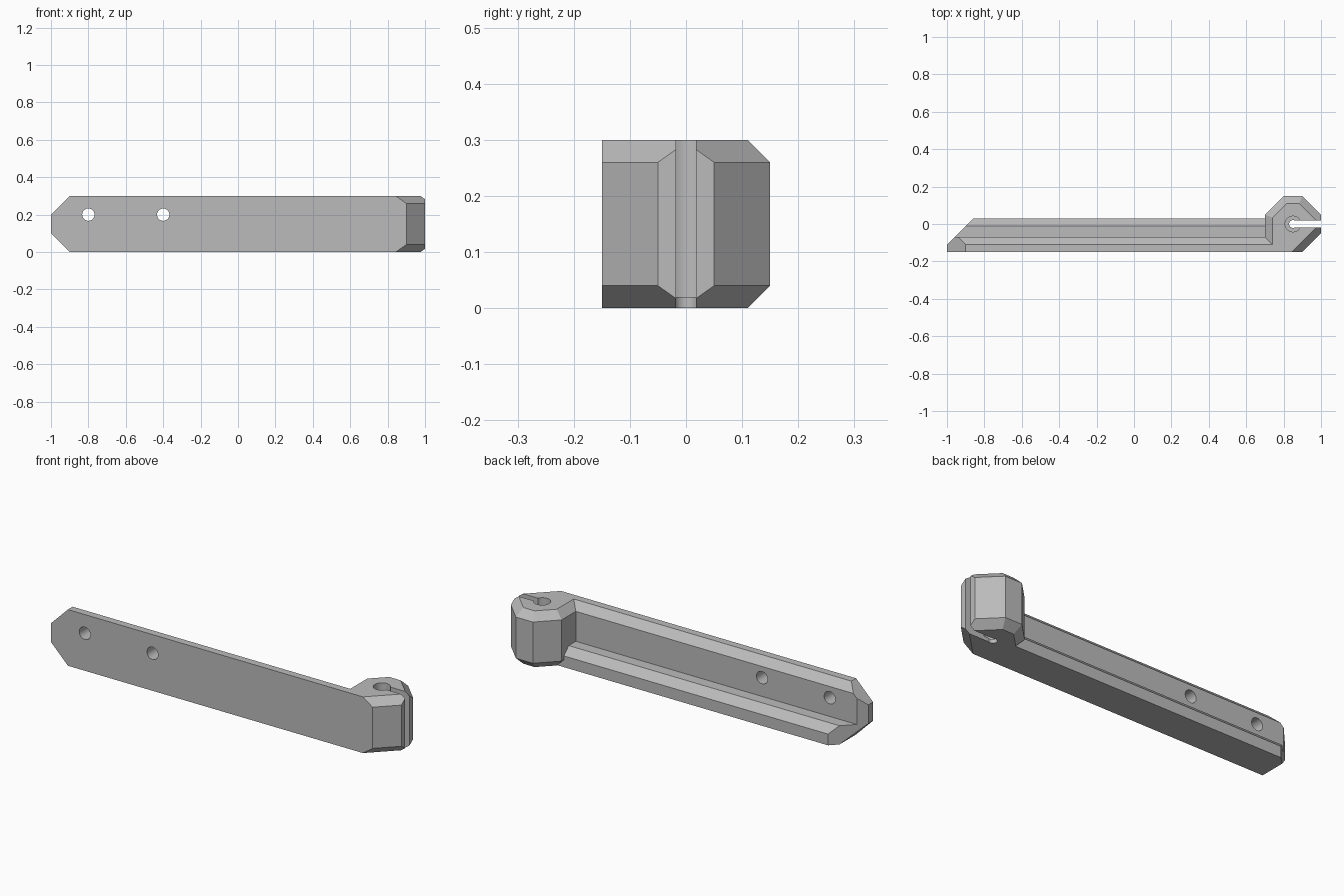
import bpy, bmesh, math
from mathutils import Vector

cube = bpy.data.objects.get("Cube")
if cube:
    bpy.data.objects.remove(cube, do_unlink=True)

grey = bpy.data.materials.new("plain_grey")
grey.use_nodes = True
grey.diffuse_color = (0.5, 0.5, 0.5, 1)
grey.node_tree.nodes["Principled BSDF"].inputs["Base Color"].default_value = (0.5, 0.5, 0.5, 1)


def prism(name, points, direction, planes=()):
    """Extrude a closed profile, then slice off everything beyond each plane."""
    bm = bmesh.new()
    face = bm.faces.new([bm.verts.new(p) for p in points])
    extruded = bmesh.ops.extrude_face_region(bm, geom=[face], use_keep_orig=True)["geom"]
    bmesh.ops.translate(bm, vec=direction, verts=[v for v in extruded if isinstance(v, bmesh.types.BMVert)])
    for point, normal in planes:
        cut = bmesh.ops.bisect_plane(bm, geom=bm.verts[:] + bm.edges[:] + bm.faces[:], dist=1e-6,
                                     plane_co=point, plane_no=Vector(normal).normalized(), clear_outer=True)
        rim = [e for e in cut["geom_cut"] if isinstance(e, bmesh.types.BMEdge)]
        bmesh.ops.edgenet_fill(bm, edges=rim)
    bmesh.ops.recalc_face_normals(bm, faces=bm.faces)
    mesh = bpy.data.meshes.new(name)
    bm.to_mesh(mesh)
    bm.free()
    mesh.materials.append(grey)
    obj = bpy.data.objects.new(name, mesh)
    bpy.context.collection.objects.link(obj)
    return obj


def cylinder(name, centre, radius, depth, rotation=(0, 0, 0)):
    bpy.ops.mesh.primitive_cylinder_add(vertices=32, radius=radius, depth=depth,
                                        location=centre, rotation=rotation)
    obj = bpy.context.object
    obj.name = name
    obj.data.materials.append(grey)
    return obj


def combine(target, tool, operation):
    tool.hide_render = True
    mod = target.modifiers.new(operation, "BOOLEAN")
    mod.operation, mod.object, mod.solver = operation, tool, "EXACT"
    bpy.context.view_layer.objects.active = target
    bpy.ops.object.modifier_apply(modifier=mod.name)
    bpy.data.objects.remove(tool, do_unlink=True)


# Long arm: upright web with a thick bottom flange, pointed at its free end
section = [(-0.15, 0), (0.03, 0), (0.03, 0.06), (-0.01, 0.1), (-0.07, 0.1),
           (-0.07, 0.26), (-0.11, 0.3), (-0.15, 0.3)]
end_cuts = [((-1, -0.11, 0), (-1, 1, 0)),
            ((-1, 0, 0.2), (-1, 0, 1)),
            ((-1, 0, 0.1), (-1, 0, -1))]
arm = prism("clamp_arm", [(-1, y, z) for y, z in section], (1.8, 0, 0), end_cuts)

# Eight-sided end block with sloped rims on the sides and back
outline = [(0.7, -0.15), (0.9, -0.15), (1, -0.05), (1, 0.05), (0.9, 0.15), (0.8, 0.15), (0.7, 0.05)]
rim_cuts = []
for i in (1, 3, 4, 5, 6):
    a, b = Vector(outline[i]), Vector(outline[(i + 1) % len(outline)])
    side = (b - a).normalized()
    for z, up in ((0.26, 1), (0.04, -1)):
        rim_cuts.append(((a.x, a.y, z), (side.y, -side.x, up)))
block = prism("end_block", [(x, y, 0) for x, y in outline], (0, 0, 0.3), rim_cuts)
combine(arm, block, "UNION")

# Upright bore with a thin bottom lip, opened by a slot
combine(arm, cylinder("bore", (0.85, 0, 0.22), 0.042, 0.4), "DIFFERENCE")
combine(arm, cylinder("lip_hole", (0.85, 0, 0.15), 0.021, 0.6), "DIFFERENCE")
slot = prism("slot", [(0.85, -0.018, -0.1), (1.1, -0.018, -0.1), (1.1, 0.018, -0.1), (0.85, 0.018, -0.1)],
             (0, 0, 0.5))
combine(arm, slot, "DIFFERENCE")

# Two screw holes through the web
for x in (-0.8, -0.4):
    combine(arm, cylinder("screw_hole", (x, -0.1, 0.2), 0.033, 0.3, (math.pi / 2, 0, 0)), "DIFFERENCE")

# Merge leftover flat seams and smooth only the round bores
bm = bmesh.new()
bm.from_mesh(arm.data)
bmesh.ops.remove_doubles(bm, verts=bm.verts, dist=1e-5)
bmesh.ops.dissolve_limit(bm, angle_limit=0.01, verts=bm.verts, edges=bm.edges)
bm.to_mesh(arm.data)
bm.free()
bpy.ops.object.select_all(action="DESELECT")
arm.select_set(True)
bpy.context.view_layer.objects.active = arm
bpy.ops.object.shade_smooth_by_angle(angle=math.radians(20))
